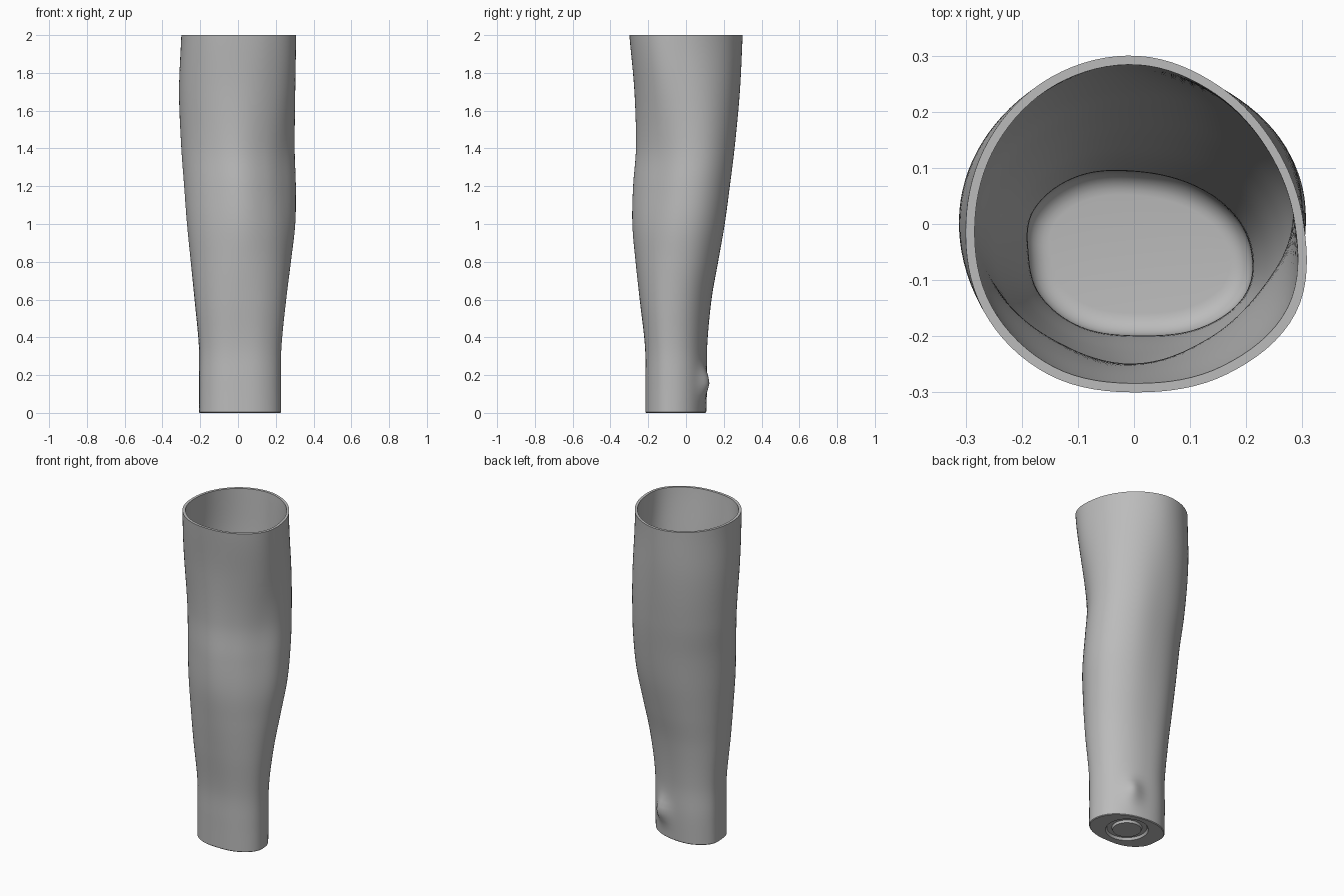
import bpy
import bmesh
import math

SIDES = 96
WALL = 0.016
FLOOR = 0.03
CENTRE = (0.01, -0.05)

# Profile of the outer wall: height, then x min, x max, y min, y max
LEVELS = [
    (0, -.207, .227, -.215, .107),
    (.17, -.207, .227, -.215, .112),
    (.35, -.207, .23, -.217, .112),
    (.6, -.23, .255, -.245, .135),
    (.8, -.25, .28, -.267, .17),
    (1, -.27, .303, -.284, .205),
    (1.2, -.285, .306, -.28, .232),
    (1.4, -.3, .3, -.265, .257),
    (1.7, -.312, .303, -.273, .285),
    (2, -.3, .308, -.3, .3),
]

# Cross-section outlines: radius every 30 degrees, starting at +x
BASE = (.99, .955, .95, .99, 1.09, 1.09, 1, 1.03, 1.04, 1, 1.05, 1.06)
MIDDLE = (1, 1.07, 1.06, 1, 1, 1, 1, .97, .96, 1, .93, .91)
TOP = (.96, .92, .945, 1, 1.01, 1, 1, 1.035, 1.035, 1, 1.03, 1.055)
SECTIONS = [(.3, BASE), (1.25, MIDDLE), (2, TOP)]


def cubic(a, b, c, d, t):
    """Smooth curve from b to c."""
    return b + t / 2 * (c - a + t * (2 * a - 5 * b + 4 * c - d + t * (3 * (b - c) + d - a)))


def extents(z):
    """Box of the outer wall at a height, with smooth slopes."""
    last = len(LEVELS) - 1
    i = max(k for k in range(last) if LEVELS[k][0] <= z or k == 0)
    p, q = LEVELS[i], LEVELS[i + 1]
    before, after = LEVELS[max(i - 1, 0)], LEVELS[min(i + 2, last)]
    h = q[0] - p[0]
    t = (z - p[0]) / h
    box = []
    for k in range(1, 5):
        m = (q[k] - before[k]) / (q[0] - before[0]) * h
        n = (after[k] - p[k]) / (after[0] - p[0]) * h
        s = t * t * (3 - 2 * t)
        box.append(p[k] * (1 - s) + q[k] * s + t * (1 - t) * ((1 - t) * m - t * n))
    return box


def radii(z):
    """Blend of the cross-section outlines at a height."""
    for (low, a), (high, b) in zip(SECTIONS, SECTIONS[1:]):
        if z <= high:
            t = min(max((z - low) / (high - low), 0), 1)
            t = t * t * (3 - 2 * t)
            return [u + (v - u) * t for u, v in zip(a, b)]
    return TOP


def outline(z, inset=0, height=None):
    """One ring of the vessel wall, fitted to the box at its height."""
    r = radii(z)
    n = len(r)
    points = []
    for i in range(SIDES):
        f = i * n / SIDES
        k = int(f)
        radius = cubic(r[k - 1], r[k], r[(k + 1) % n], r[(k + 2) % n], f - k)
        angle = math.tau * i / SIDES
        points.append((radius * math.cos(angle), radius * math.sin(angle)))
    xs, ys = zip(*points)
    x0, x1, y0, y1 = extents(z)
    ring = []
    for x, y in points:
        u = (x - min(xs)) / (max(xs) - min(xs))
        v = (y - min(ys)) / (max(ys) - min(ys))
        px = x0 + inset + u * (x1 - x0 - 2 * inset)
        py = y0 + inset + v * (y1 - y0 - 2 * inset)
        # Rounded knob low on the back left
        d = ((px - .09) ** 2 + (py - .09) ** 2) / .055 ** 2 + ((z - .16) / .065) ** 2
        bump = .03 * math.exp(-d)
        ring.append((px + bump * .5, py + bump, z if height is None else height))
    return ring


def circle(radius, z):
    """Round ring on the underside."""
    return [(CENTRE[0] + radius * math.cos(math.tau * i / SIDES),
             CENTRE[1] + radius * math.sin(math.tau * i / SIDES), z)
            for i in range(SIDES)]


def build_vessel(material):
    # Underside with a round groove
    rings = [circle(.08, 0), circle(.085, .014), circle(.112, .014), circle(.12, 0)]
    rings += [outline(0, .004), outline(.004)]
    # Outer wall up to the rim, then inner wall down
    steps = 64
    rings += [outline(2 * i / steps) for i in range(1, steps + 1)]
    rings += [outline(2 * i / steps, WALL) for i in range(steps, 2, -1)]
    # Rounded edge of the floor inside
    fillet = .04
    for i in range(7):
        a = math.pi / 2 * i / 6
        z = FLOOR + fillet * (1 - math.sin(a))
        rings.append(outline(z, WALL + fillet * (1 - math.cos(a))))

    bm = bmesh.new()
    loops = [[bm.verts.new(p) for p in ring] for ring in rings]
    for low, high in zip(loops, loops[1:]):
        for i in range(SIDES):
            j = (i + 1) % SIDES
            bm.faces.new((low[i], low[j], high[j], high[i]))
    bm.faces.new(reversed(loops[0]))
    bm.faces.new(loops[-1])
    bmesh.ops.recalc_face_normals(bm, faces=bm.faces)
    mesh = bpy.data.meshes.new("vessel")
    bm.to_mesh(mesh)
    bm.free()
    mesh.materials.append(material)
    vessel = bpy.data.objects.new("vessel", mesh)
    bpy.context.collection.objects.link(vessel)
    return vessel


cube = bpy.data.objects.get("Cube")
if cube:
    bpy.data.objects.remove(cube, do_unlink=True)

# Plain grey material
grey = bpy.data.materials.new("plain grey")
grey.use_nodes = True
grey.diffuse_color = (.5, .5, .5, 1)
grey.node_tree.nodes["Principled BSDF"].inputs["Base Color"].default_value = (.5, .5, .5, 1)

vessel = build_vessel(grey)
bpy.ops.object.select_all(action="DESELECT")
vessel.select_set(True)
bpy.context.view_layer.objects.active = vessel
bpy.ops.object.shade_smooth_by_angle(angle=math.radians(35))
